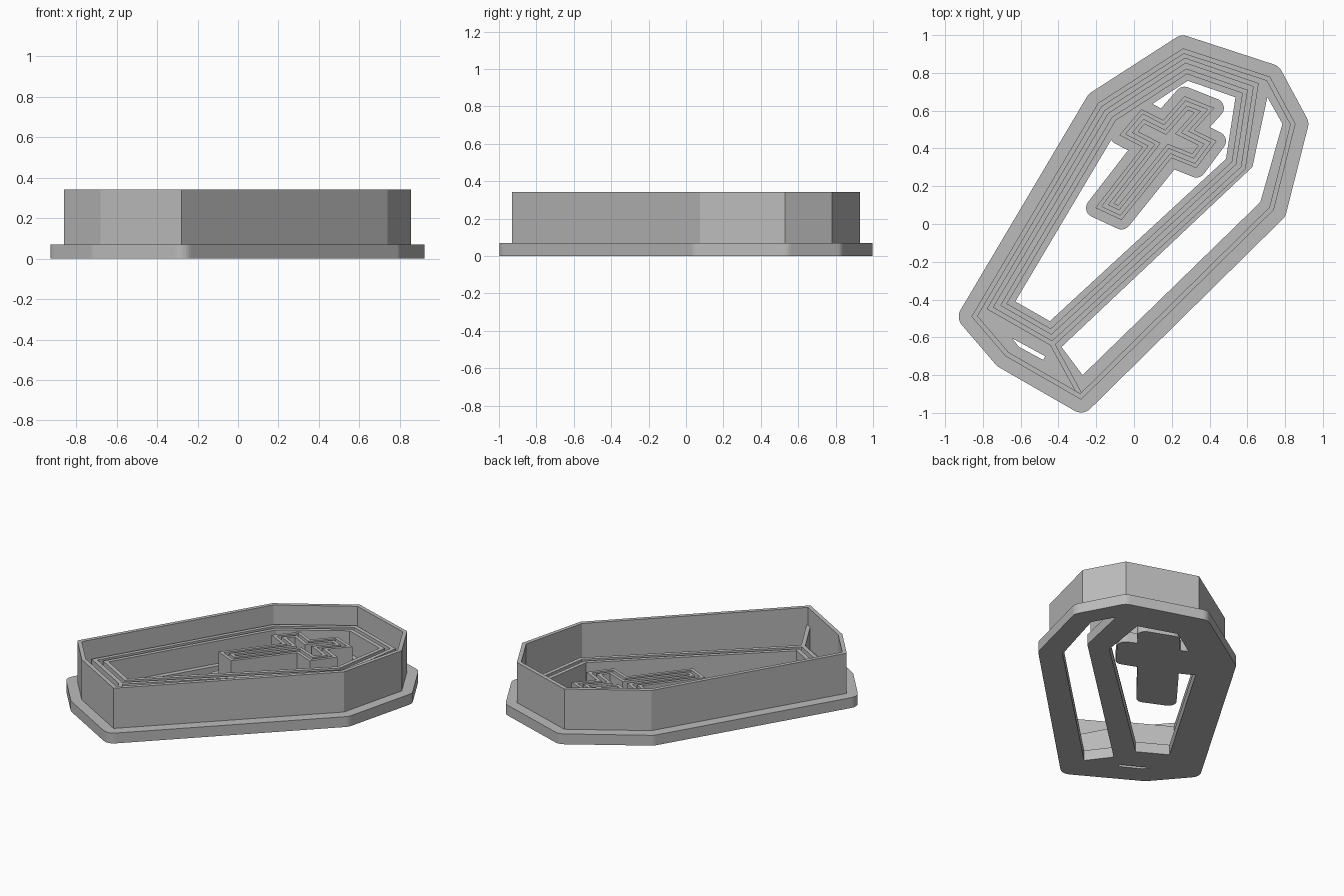
import bpy, bmesh, math
from mathutils import Vector

cube = bpy.data.objects.get("Cube")
if cube:
    bpy.data.objects.remove(cube, do_unlink=True)

BASE_TOP, RIDGE_TOP, WALL_TOP = 0.07, 0.222, 0.342
STEP = 0.026  # ridge thickness and gap width

grey = bpy.data.materials.new("plain grey")
grey.use_nodes = True
colour = (0.5, 0.5, 0.5, 1)
grey.diffuse_color = colour
grey.node_tree.nodes["Principled BSDF"].inputs["Base Color"].default_value = colour


def offset(points, d, rounded=False):
    """Offset a counter-clockwise outline outwards by d, optionally with round corners."""
    pts = [Vector(p) for p in points]
    out = []
    for i, p in enumerate(pts):
        a = (p - pts[i - 1]).normalized()
        b = (pts[(i + 1) % len(pts)] - p).normalized()
        na, nb = Vector((a.y, -a.x)), Vector((b.y, -b.x))
        turn = math.atan2(a.x * b.y - a.y * b.x, a.dot(b))
        if rounded and turn > 0:
            start = math.atan2(na.y, na.x)
            for k in range(7):
                t = start + turn * k / 6
                out.append(p + d * Vector((math.cos(t), math.sin(t))))
        else:
            out.append(p + (na + nb) * d / (1 + na.dot(nb)))
    return out


def slab(name, loops, z0, z1):
    """Fill an outline (further loops are holes) and extrude it from z0 to z1."""
    bm = bmesh.new()
    edges = []
    for loop in loops:
        vs = [bm.verts.new((p[0], p[1], z0)) for p in loop]
        edges += [bm.edges.new((v, vs[i - 1])) for i, v in enumerate(vs)]
    bmesh.ops.triangle_fill(bm, use_beauty=True, use_dissolve=False,
                            edges=edges, normal=(0, 0, 1))
    ext = bmesh.ops.extrude_face_region(bm, geom=bm.faces[:], use_keep_orig=True)
    top = [g for g in ext["geom"] if isinstance(g, bmesh.types.BMVert)]
    bmesh.ops.translate(bm, verts=top, vec=(0, 0, z1 - z0))
    bmesh.ops.recalc_face_normals(bm, faces=bm.faces[:])
    mesh = bpy.data.meshes.new(name)
    bm.to_mesh(mesh)
    bm.free()
    mesh.materials.append(grey)
    obj = bpy.data.objects.new(name, mesh)
    bpy.context.collection.objects.link(obj)
    return obj


def ridge(name, outline, inset, width, z1):
    slab(name, [offset(outline, -inset), offset(outline, -inset - width)],
         BASE_TOP - 0.01, z1)


# Outlines, counter-clockwise
box = [(.26, .93), (-.19, .64), (-.86, -.49), (-.68, -.70),
       (-.28, -.93), (.74, .075), (.855, .53), (.72, .78)]
lid = [(.27, .88), (-.155, .603), (-.78, -.45), (-.43, -.65), (.59, .29), (.66, .745)]
cross = [(.267, .677), (.155, .55), (.04, .608), (-.077, .47), (.045, .407), (-.204, .085),
         (-.066, .021), (.198, .349), (.33, .296), (.437, .439), (.32, .497), (.426, .614)]

# Openings in the base plate
side_hole = [(.706, .672), (.786, .53), (.669, .116), (-.272, -.80), (-.384, -.651), (.627, .302)]
end_slit = [(-.645, -.605), (-.47, -.70), (-.48, -.72), (-.61, -.65)]

# Base plates
slab("base_plate", [offset(box, 0.068, True), offset(lid, -0.11), side_hole, end_slit],
     0, BASE_TOP)
slab("cross_base", [offset(cross, 0.05, True)], 0, BASE_TOP)

# Tall cutting wall
ridge("outer_wall", box, 0, STEP, WALL_TOP)

# Twin ridges of the lid and of the cross
for label, outline, step in (("lid", lid, STEP), ("cross", cross, 0.021)):
    ridge(label + "_outer_ridge", outline, 0, step, RIDGE_TOP)
    ridge(label + "_inner_ridge", outline, 2 * step, step, RIDGE_TOP)

# Ridge joining the lid corner to the foot corner of the wall
a, b = Vector((-.43, -.64)), Vector((-.285, -.905))
side = Vector((a.y - b.y, b.x - a.x)).normalized() * STEP / 2
slab("corner_ridge", [[a - side, b - side, b + side, a + side]], BASE_TOP - 0.01, RIDGE_TOP)
